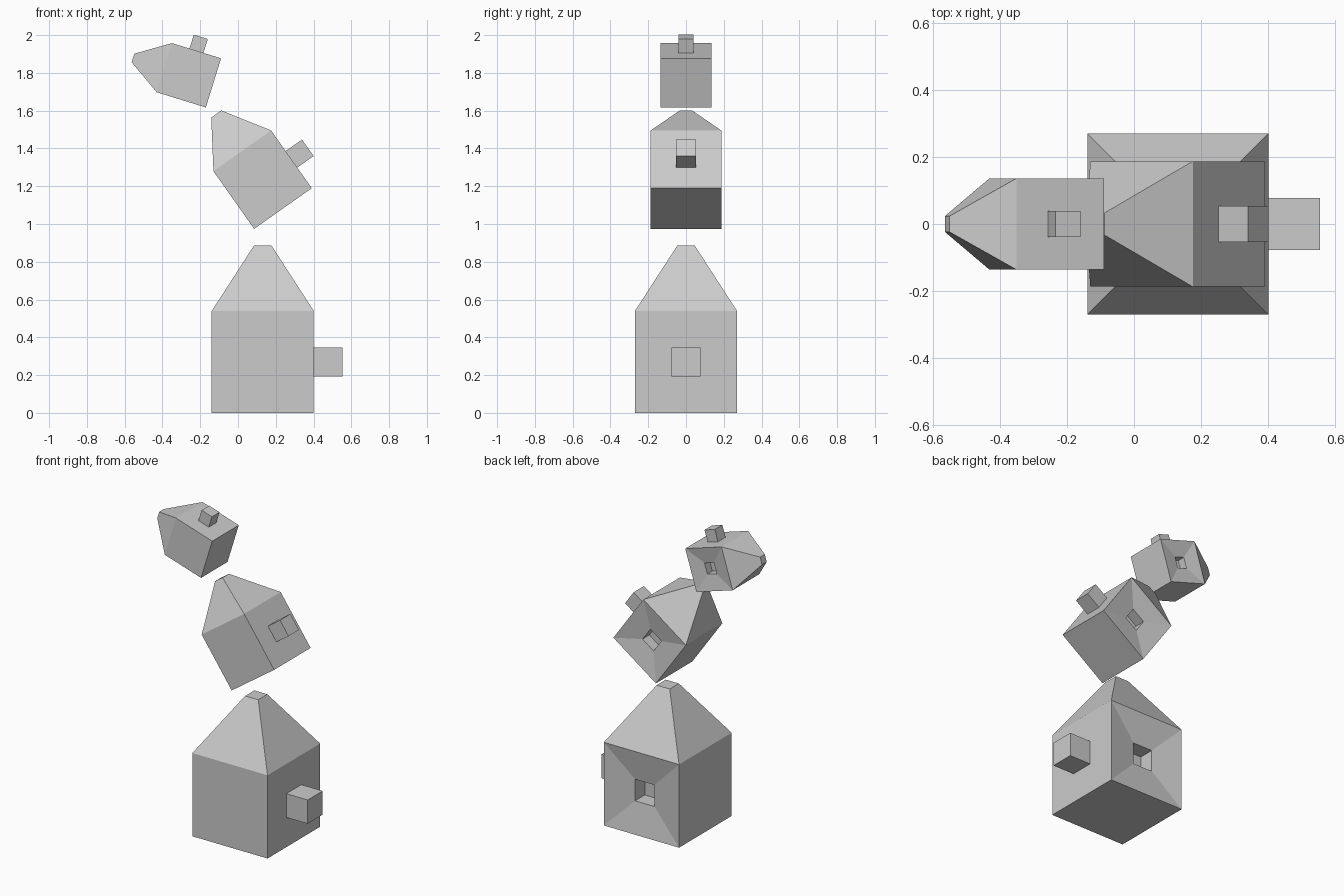
import bpy, bmesh
from math import radians
from mathutils import Matrix, Vector

if "Cube" in bpy.data.objects:
    bpy.data.objects.remove(bpy.data.objects["Cube"])

SIZE = 0.54  # edge of the largest block


def push(bm, face, steps):
    """Inset a face and move it along its normal, once per (inset, depth) step."""
    for inset, depth in steps:
        bm.normal_update()
        bmesh.ops.inset_individual(bm, faces=[face], thickness=inset,
                                   depth=depth, use_even_offset=True)


def block_mesh():
    bm = bmesh.new()
    bmesh.ops.create_cube(bm, size=SIZE,
                          matrix=Matrix.Translation((0, 0, SIZE / 2)))
    bm.normal_update()

    def side(d):
        return max(bm.faces, key=lambda f: f.normal.dot(Vector(d)))

    top, right, back = side((0, 0, 1)), side((1, 0, 0)), side((0, 1, 0))
    # tapered roof
    push(bm, top, [(0.223, 0.345)])
    # square peg on the right
    push(bm, right, [(0.193, 0), (0, 0.153)])
    # sloped recess with a square socket at the back
    push(bm, back, [(0.2, -0.035), (0, -0.1)])

    mesh = bpy.data.meshes.new("block")
    bm.to_mesh(mesh)
    bm.free()
    return mesh


# three copies of the block, each smaller and tilted further
mesh = block_mesh()
for name, x, z, scale, tilt in (("lower_block", 0.131, 0, 1, 0),
                                ("middle_block", 0.238, 1.082, 0.692, 35.2),
                                ("upper_block", -0.13, 1.747, 0.504, 72.8)):
    ob = bpy.data.objects.new(name, mesh)
    ob.location = (x, 0, z)
    ob.scale = (scale,) * 3
    ob.rotation_euler.y = -radians(tilt)
    bpy.context.collection.objects.link(ob)
